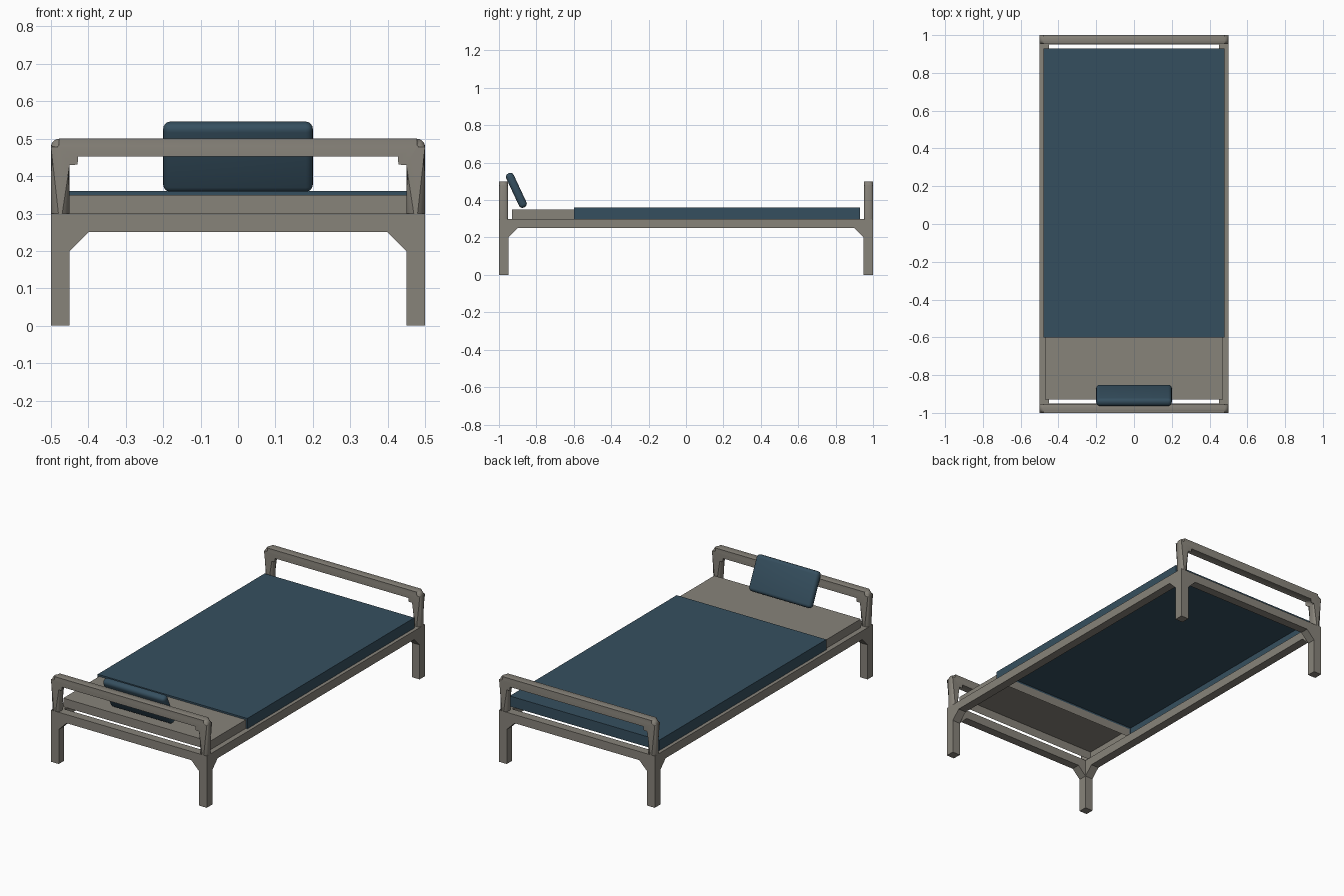
import bpy, bmesh, math
from mathutils import Matrix

if "Cube" in bpy.data.objects:
    bpy.data.objects.remove(bpy.data.objects["Cube"])


def material(name, rgb):
    m = bpy.data.materials.new(name)
    m.diffuse_color = (*rgb, 1)
    m.use_nodes = True
    m.node_tree.nodes["Principled BSDF"].inputs["Base Color"].default_value = m.diffuse_color
    return m


GREY = material("warm grey", (0.245, 0.228, 0.195))
BLUE = material("slate blue", (0.036, 0.078, 0.114))


def finish(bm, name, mat, smooth=False):
    bmesh.ops.recalc_face_normals(bm, faces=bm.faces)
    me = bpy.data.meshes.new(name)
    bm.to_mesh(me)
    bm.free()
    ob = bpy.data.objects.new(name, me)
    bpy.context.collection.objects.link(ob)
    me.materials.append(mat)
    if smooth:
        bpy.ops.object.select_all(action='DESELECT')
        ob.select_set(True)
        bpy.context.view_layer.objects.active = ob
        bpy.ops.object.shade_smooth_by_angle(angle=math.radians(40))
    return ob


def extruded(points, place, d0, d1):
    """Prism from a 2D outline; place(u, z, d) gives the 3D position."""
    bm = bmesh.new()
    a = [bm.verts.new(place(u, z, d0)) for u, z in points]
    b = [bm.verts.new(place(u, z, d1)) for u, z in points]
    bm.faces.new(a)
    bm.faces.new(b[::-1])
    n = len(points)
    for i in range(n):
        j = (i + 1) % n
        bm.faces.new((a[i], b[i], b[j], a[j]))
    return bm


def mirrored(half):
    return half + [(-u, z) for u, z in reversed(half)]


def across(u, z, d):
    return (u, d, z)


def along(u, z, d):
    return (d, u, z)


def arc(cx, cz, r, a0, a1, n=5):
    return [(cx + r * math.cos(math.radians(a0 + (a1 - a0) * i / n)),
             cz + r * math.sin(math.radians(a0 + (a1 - a0) * i / n))) for i in range(n + 1)]


def open_box(name, x, y0, y1, z0, z1, mat):
    """Cover that is open underneath."""
    bm = bmesh.new()
    bmesh.ops.create_cube(bm, size=1, matrix=Matrix.Translation((0, (y0 + y1) / 2, (z0 + z1) / 2))
                          @ Matrix.Diagonal((2 * x, y1 - y0, z1 - z0, 1)))
    bm.normal_update()
    low = [f for f in bm.faces if f.normal.z < -0.9]
    bmesh.ops.delete(bm, geom=low, context='FACES_ONLY')
    return finish(bm, name, mat)


# Frame: end frames with legs and braces, side rails, and rounded end bars
end_outline = mirrored([(0.5, 0.3), (0.5, 0), (0.45, 0), (0.45, 0.2), (0.4, 0.25)])
side_outline = mirrored([(0.95, 0.3), (0.95, 0.2), (0.9, 0.25)])
bar_outline = mirrored([(0.45, 0.3), (0.5, 0.3)] + arc(0.478, 0.478, 0.022, 0, 90))
inner = arc(0.428, 0.43, 0.022, 90, 0)
bar_outline += [(-u, z) for u, z in reversed(inner)] + inner

for s, end in ((-1, "head"), (1, "foot")):
    finish(extruded(end_outline, across, s * 0.95, s * 1.0), end + "_legs_and_rail", GREY)
    bm = extruded(bar_outline, across, s * 0.952, s * 1.0)
    # round the long edges, leaving the post feet flat
    rim = [e for e in bm.edges
           if abs(e.verts[0].co.y - e.verts[1].co.y) < 1e-5
           and max(v.co.z for v in e.verts) > 0.301]
    bmesh.ops.bevel(bm, geom=rim, offset=0.02, segments=4, profile=0.5, affect='EDGES')
    finish(bm, end + "_bar", GREY, True)

for s, side in ((-1, "left"), (1, "right")):
    finish(extruded(side_outline, along, s * 0.45, s * 0.5), side + "_rail", GREY)

# Mattress and blanket
open_box("mattress", 0.47, -0.93, -0.6, 0.3, 0.35, GREY)
open_box("blanket", 0.48, -0.6, 0.93, 0.3, 0.36, BLUE)

# Pillow leaning on the head bar
bm = bmesh.new()
bmesh.ops.create_cube(bm, size=1, matrix=Matrix.Diagonal((0.4, 0.044, 0.2, 1)))
bmesh.ops.bevel(bm, geom=bm.edges[:], offset=0.019, segments=4, profile=0.5, affect='EDGES')
bm.transform(Matrix.Translation((0, -0.907, 0.452)) @ Matrix.Rotation(math.radians(25), 4, 'X'))
finish(bm, "pillow", BLUE, True)
